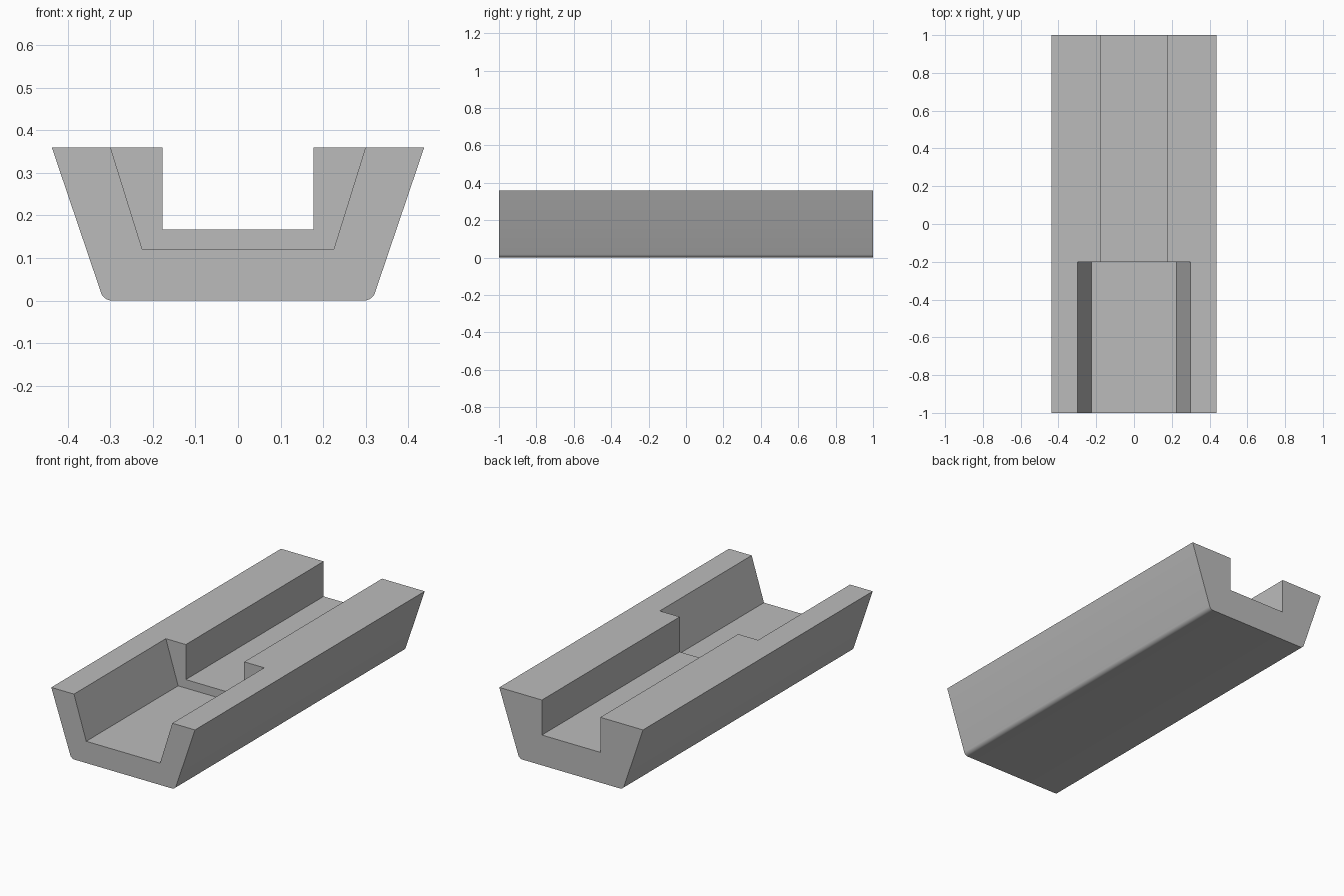
import bpy
import bmesh
from math import radians

cube = bpy.data.objects.get("Cube")
if cube:
    bpy.data.objects.remove(cube, do_unlink=True)

grey = bpy.data.materials.new("plain_grey")
grey.use_nodes = True
colour = (0.5, 0.5, 0.5, 1)
grey.diffuse_color = colour
grey.node_tree.nodes["Principled BSDF"].inputs["Base Color"].default_value = colour


def trapezoid_prism(name, half_bottom, half_top, z0, z1, y0, y1, rounding=0):
    """Symmetric trapezoid section extruded along y, with optional rounded bottom edges."""
    bm = bmesh.new()
    section = [(-half_bottom, z0), (half_bottom, z0), (half_top, z1), (-half_top, z1)]
    face = bm.faces.new([bm.verts.new((x, y0, z)) for x, z in section])
    moved = bmesh.ops.extrude_face_region(bm, geom=[face])["geom"]
    bmesh.ops.translate(bm, vec=(0, y1 - y0, 0),
                        verts=[v for v in moved if isinstance(v, bmesh.types.BMVert)])
    if rounding:
        edges = [e for e in bm.edges
                 if all(abs(v.co.z - z0) < 1e-5 for v in e.verts)
                 and abs(e.verts[0].co.y - e.verts[1].co.y) > 0.1]
        bmesh.ops.bevel(bm, geom=edges, offset=rounding, segments=5,
                        profile=0.5, affect='EDGES')
    bmesh.ops.recalc_face_normals(bm, faces=bm.faces[:])
    mesh = bpy.data.meshes.new(name)
    bm.to_mesh(mesh)
    bm.free()
    mesh.materials.append(grey)
    obj = bpy.data.objects.new(name, mesh)
    bpy.context.collection.objects.link(obj)
    return obj


# Sloped outer block with softened bottom edges
body = trapezoid_prism("channel_block", 0.316, 0.438, 0, 0.36, -1, 1, rounding=0.018)

# Wide flared channel at the front, narrow straight channel through to the back
cutters = [
    trapezoid_prism("front_channel_cutter", 0.225, 0.331, 0.12, 0.46, -1.1, -0.2),
    trapezoid_prism("rear_channel_cutter", 0.178, 0.178, 0.167, 0.5, -0.6, 1.1),
]

bpy.ops.object.select_all(action='DESELECT')
body.select_set(True)
bpy.context.view_layer.objects.active = body
for cutter in cutters:
    cutter.hide_render = True
    cut = body.modifiers.new("cut", 'BOOLEAN')
    cut.operation = 'DIFFERENCE'
    cut.solver = 'EXACT'
    cut.object = cutter
    bpy.ops.object.modifier_apply(modifier=cut.name)
    bpy.data.objects.remove(cutter, do_unlink=True)

bpy.ops.object.shade_smooth_by_angle(angle=radians(30))
